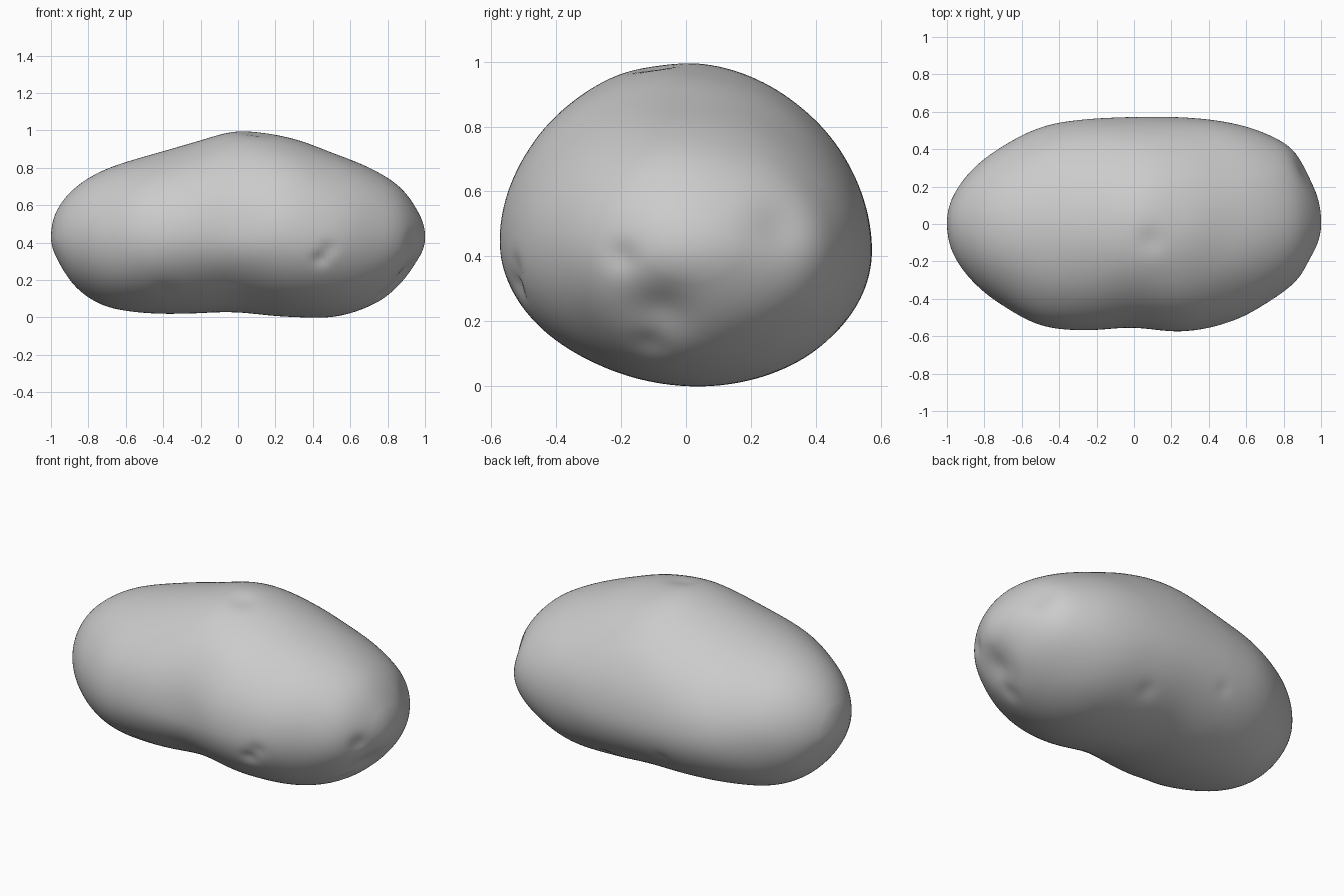
import bpy, bmesh
from math import sin, cos, pi, exp
from mathutils import Vector, noise

if "Cube" in bpy.data.objects:
    bpy.data.objects.remove(bpy.data.objects["Cube"])

CZ = 0.43            # height of the long axis
# Silhouette distances from the axis, at 15 degree steps from left tip to right tip
UP = [0, .148, .27, .367, .436, .503, .573, .54, .457, .373, .268, .132, 0]
DOWN = [0, .12, .27, .372, .407, .412, .407, .43, .43, .37, .262, .122, 0]
BACK = [0, .15, .295, .417, .52, .565, .578, .575, .551, .487, .385, .188, 0]
FRONT = [0, .162, .305, .432, .545, .575, .56, .58, .53, .425, .305, .145, 0]

# Dimples: centre, radius, depth
DENTS = [((.48, -.50, .37), .04, .016), ((.44, -.52, .31), .04, .016),
         ((.90, -.08, .22), .11, .035), ((.93, -.20, .40), .05, .013),
         ((.80, -.12, .10), .06, .016), ((.93, .30, .50), .09, .015),
         ((.09, -.09, .99), .07, .013), ((-.40, -.42, .12), .06, .008),
         ((.25, .40, .12), .05, .008), ((-.2, .50, .25), .04, .006)]


def sample(tab, u):
    """Catmull-Rom through a table, mirrored at both tips."""
    i = min(int(u), 11)
    f = u - i
    p0 = tab[i - 1] if i > 0 else -tab[1]
    p3 = tab[i + 2] if i < 11 else -tab[11]
    p1, p2 = tab[i], tab[i + 1]
    return p1 + .5 * f * (p2 - p0 + f * (2*p0 - 5*p1 + 4*p2 - p3 + f * (3*(p1 - p2) + p3 - p0)))


def point(u, a):
    x = -cos(pi * u / 12)
    c, s = cos(a), sin(a)
    y = c * sample(BACK if c > 0 else FRONT, u)
    z = s * sample(UP if s > 0 else DOWN, u)
    # shallow hollow along the lower front, slight flattening of the upper back
    hollow = max(0, cos(a - 1.25 * pi)) ** 4 * exp(-((x + .03) / .36) ** 2)
    flat = max(0, cos(a - .25 * pi)) ** 4
    k = 1 - .035 * hollow - .03 * flat
    # underside leans a little to the back
    lean = .035 * min(0, s) ** 2 * (1 - x * x)
    return Vector((x, y * k + lean, CZ + z * k))


# Potato skin: rings along the axis closed by a tip at each end
RINGS, SEGS = 120, 144
bm = bmesh.new()
rings = [[bm.verts.new(point(12 * i / RINGS, 2 * pi * j / SEGS)) for j in range(SEGS)]
         for i in range(1, RINGS)]
for r, q in zip(rings, rings[1:]):
    for j in range(SEGS):
        k = (j + 1) % SEGS
        bm.faces.new((r[j], r[k], q[k], q[j]))
for x, r in ((-1, rings[0]), (1, rings[-1])):
    tip = bm.verts.new((x, 0, CZ))
    for j in range(SEGS):
        bm.faces.new((tip, r[j], r[(j + 1) % SEGS]))
bmesh.ops.recalc_face_normals(bm, faces=bm.faces)
# Soften the seams between profile stations
for _ in range(12):
    bmesh.ops.smooth_vert(bm, verts=[v for v in bm.verts if abs(v.co.x) < .97], factor=.5,
                          use_axis_x=True, use_axis_y=True, use_axis_z=True)
bm.normal_update()

# Dimples and faint lumps
for v in bm.verts:
    d = .003 * noise.noise(v.co * 4)
    for c, rad, depth in DENTS:
        d -= depth * exp(-((v.co - Vector(c)).length / rad) ** 2)
    v.co += v.normal * d

mesh = bpy.data.meshes.new("potato")
bm.to_mesh(mesh)
bm.free()
potato = bpy.data.objects.new("potato", mesh)
bpy.context.collection.objects.link(potato)
mesh.shade_smooth()
